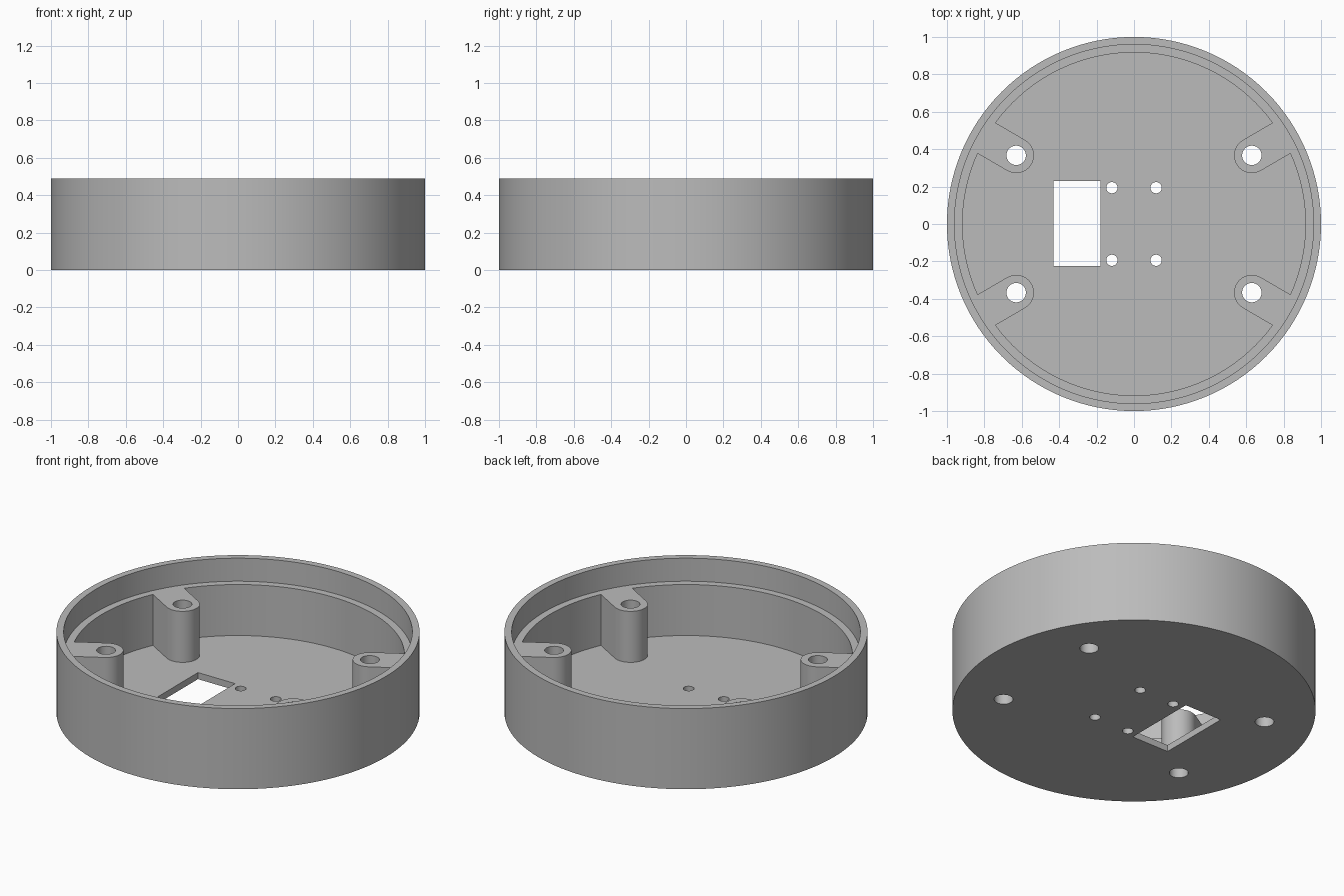
import bpy
import math

if "Cube" in bpy.data.objects:
    bpy.data.objects.remove(bpy.data.objects["Cube"], do_unlink=True)

HEIGHT, FLOOR, LEDGE = 0.49, 0.04, 0.35
WALL_R, RIM_R = 0.917, 0.96
BOSS_X, BOSS_Y, BOSS_R = 0.63, 0.367, 0.095

grey = bpy.data.materials.new("plain grey")
grey.use_nodes = True
colour = (0.5, 0.5, 0.5, 1)
grey.diffuse_color = colour
grey.node_tree.nodes["Principled BSDF"].inputs["Base Color"].default_value = colour


def cylinder(name, radius, z0, z1, x=0, y=0, sides=32):
    bpy.ops.mesh.primitive_cylinder_add(
        vertices=sides, radius=radius, depth=z1 - z0, location=(x, y, (z0 + z1) / 2))
    obj = bpy.context.object
    obj.name = name
    return obj


def box(name, size, centre, turn=0):
    bpy.ops.mesh.primitive_cube_add(size=1, location=centre, rotation=(0, 0, turn))
    obj = bpy.context.object
    obj.name = name
    obj.scale = size
    return obj


def cut(target, cutter):
    """Subtract the cutter from the target, then discard it."""
    mod = target.modifiers.new("cut", "BOOLEAN")
    mod.operation = "DIFFERENCE"
    mod.solver = "EXACT"
    mod.object = cutter
    bpy.context.view_layer.objects.active = target
    bpy.ops.object.modifier_apply(modifier=mod.name)
    bpy.data.objects.remove(cutter, do_unlink=True)


# Round body with a shallow recess for a lid
body = cylinder("round_housing", 1, 0, HEIGHT, sides=128)
cut(body, cylinder("lid_recess", RIM_R, LEDGE, HEIGHT + 0.2, sides=128))

# Cavity, leaving four rounded screw bosses that reach in from the wall
cavity = cylinder("cavity", WALL_R, FLOOR, LEDGE + 0.05, sides=128)
corners = [(sx, sy) for sx in (-1, 1) for sy in (-1, 1)]
for sx, sy in corners:
    x, y = sx * BOSS_X, sy * BOSS_Y
    turn = math.atan2(y, x)
    reach = 0.4
    cut(cavity, cylinder("boss_end", BOSS_R, -0.1, 0.6, x, y, sides=48))
    centre = (x + math.cos(turn) * reach / 2, y + math.sin(turn) * reach / 2, 0.25)
    cut(cavity, box("boss_arm", (reach, 2 * BOSS_R, 0.7), centre, turn))
cut(body, cavity)

# Screw holes through the bosses and small holes through the floor
for sx, sy in corners:
    cut(body, cylinder("screw_hole", 0.052, -0.1, 0.6, sx * BOSS_X, sy * BOSS_Y))
    cut(body, cylinder("floor_hole", 0.03, -0.1, 0.2, sx * 0.118, sy * 0.194))

# Rectangular opening in the floor
cut(body, box("floor_opening", (0.25, 0.455, 0.3), (-0.305, 0.002, 0)))

# Material and shading
body.data.materials.clear()
body.data.materials.append(grey)
bpy.ops.object.select_all(action="DESELECT")
body.select_set(True)
bpy.context.view_layer.objects.active = body
bpy.ops.object.shade_smooth_by_angle(angle=math.radians(30))
